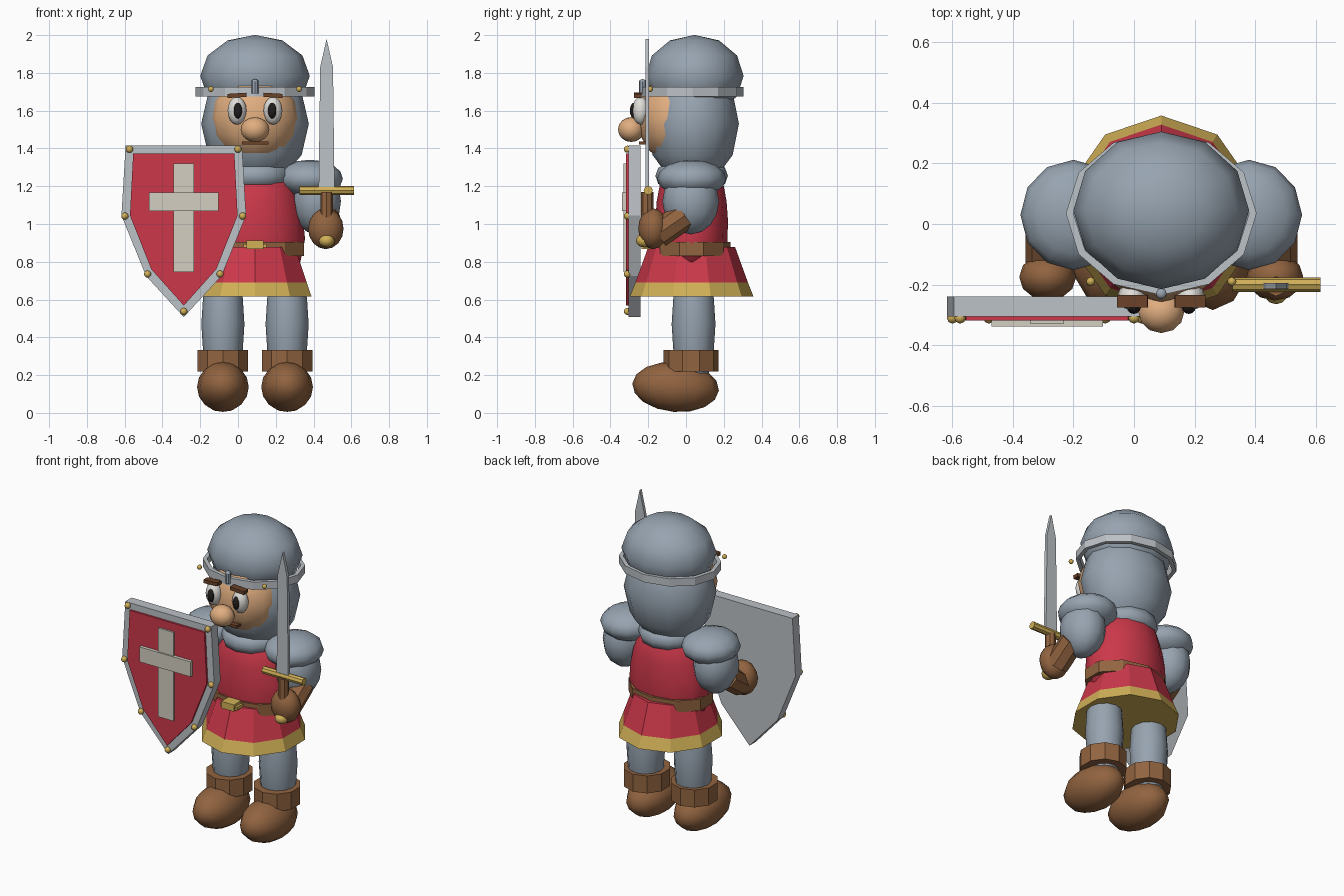
import bpy, bmesh, math
from mathutils import Matrix, Vector

if "Cube" in bpy.data.objects:
    bpy.data.objects.remove(bpy.data.objects["Cube"])

CX, CY = 0.09, 0.035   # body axis


def material(name, rgb):
    lin = [c / 12.92 if c <= 0.04045 else ((c + 0.055) / 1.055) ** 2.4 for c in rgb]
    m = bpy.data.materials.new(name)
    m.diffuse_color = (*lin, 1)
    m.use_nodes = True
    m.node_tree.nodes["Principled BSDF"].inputs["Base Color"].default_value = m.diffuse_color
    return m


GREY = material("mail grey", (0.59, 0.64, 0.69))
STEEL = material("light steel", (0.74, 0.76, 0.78))
RED = material("tunic red", (0.80, 0.22, 0.29))
BROWN = material("leather brown", (0.57, 0.39, 0.25))
GOLD = material("gold", (0.82, 0.69, 0.34))
SKIN = material("skin", (0.88, 0.68, 0.50))
WHITE = material("eye white", (0.88, 0.87, 0.85))
CREAM = material("cross cream", (0.83, 0.81, 0.76))
BLACK = material("pupil black", (0.13, 0.11, 0.11))
DARK = material("dark brown", (0.42, 0.26, 0.16))


def finish(name, bm, mat, smooth=False):
    bmesh.ops.recalc_face_normals(bm, faces=bm.faces)
    for f in bm.faces:
        f.smooth = smooth
    me = bpy.data.meshes.new(name)
    bm.to_mesh(me)
    bm.free()
    me.materials.append(mat)
    ob = bpy.data.objects.new(name, me)
    bpy.context.collection.objects.link(ob)
    return ob


def ball(name, c, r, mat, seg=12, rings=8, tilt=0):
    bm = bmesh.new()
    m = Matrix.Translation(c) @ Matrix.Rotation(tilt, 4, 'X') @ Matrix.Diagonal((*r, 1))
    bmesh.ops.create_uvsphere(bm, u_segments=seg, v_segments=rings, radius=1, matrix=m)
    return finish(name, bm, mat, True)


def box(name, lo, hi, mat, roll=0):
    lo, hi = Vector(lo), Vector(hi)
    bm = bmesh.new()
    m = Matrix.Translation((lo + hi) / 2) @ Matrix.Rotation(roll, 4, 'Y') @ Matrix.Diagonal((*(hi - lo), 1))
    bmesh.ops.create_cube(bm, size=1, matrix=m)
    return finish(name, bm, mat)


def rod(name, a, b, r, mat, seg=8):
    a, b = Vector(a), Vector(b)
    d = b - a
    bm = bmesh.new()
    m = Matrix.Translation((a + b) / 2) @ d.to_track_quat('Z', 'Y').to_matrix().to_4x4()
    bmesh.ops.create_cone(bm, cap_ends=True, segments=seg, radius1=r, radius2=r,
                          depth=d.length, matrix=m)
    return finish(name, bm, mat)


def loft(name, c, rings, mat, seg=10, smooth=False, loop=False):
    """Stack of elliptical rings (rx, ry, z); closed by caps or back onto itself."""
    bm = bmesh.new()
    rows = []
    for rx, ry, z in rings:
        rows.append([bm.verts.new((c[0] + rx * math.sin(t), c[1] + ry * math.cos(t), z))
                     for t in (2 * math.pi * i / seg for i in range(seg))])
    pairs = list(zip(rows, rows[1:])) + ([(rows[-1], rows[0])] if loop else [])
    for p, q in pairs:
        for i in range(seg):
            j = (i + 1) % seg
            bm.faces.new((p[i], p[j], q[j], q[i]))
    if not loop:
        bm.faces.new(rows[0])
        bm.faces.new(rows[-1])
    return finish(name, bm, mat, smooth)


def plate(name, pts, y0, y1, mat):
    """Front-facing outline in x, z given depth from y0 to y1."""
    bm = bmesh.new()
    f = bm.faces.new([bm.verts.new((x, y0, z)) for x, z in pts])
    ext = bmesh.ops.extrude_face_region(bm, geom=[f])
    for v in ext["geom"]:
        if isinstance(v, bmesh.types.BMVert):
            v.co.y = y1
    return finish(name, bm, mat)


# Head: hood, face, helmet dome and brow band
ball("hood", (CX, 0.035, 1.53), (0.285, 0.245, 0.33), GREY, rings=6)
ball("face", (CX, -0.06, 1.56), (0.237, 0.197, 0.237), SKIN)
ball("helmet_dome", (CX, 0.045, 1.784), (0.29, 0.26, 0.217), GREY, rings=6)
loft("helmet_band", (CX, 0.035),
     [(0.315, 0.27, 1.675), (0.315, 0.27, 1.725), (0.29, 0.245, 1.725), (0.29, 0.245, 1.675)],
     STEEL, 12, loop=True)
rod("helmet_front_post", (CX, -0.23, 1.69), (CX, -0.23, 1.755), 0.018, GREY)
ball("helmet_post_tip", (CX, -0.23, 1.755), (0.018, 0.018, 0.012), GREY, 8, 6)

# Face details
ball("nose", (CX, -0.29, 1.50), (0.076, 0.07, 0.066), SKIN)
box("mouth", (0.02, -0.248, 1.42), (0.162, -0.2, 1.437), DARK)
for s, side in ((-1, "left"), (1, "right")):
    x = CX + s * 0.095
    ball(side + "_eye", (x, -0.24, 1.60), (0.05, 0.045, 0.074), WHITE)
    ball(side + "_pupil", (x - s * 0.004, -0.275, 1.60), (0.023, 0.022, 0.042), BLACK)
    box(side + "_eyebrow", (x - 0.05, -0.275, 1.67), (x + 0.05, -0.235, 1.692), DARK, s * 0.06)
    ball(side + "_band_stud", (CX + s * 0.233, -0.19, 1.714), (0.015,) * 3, GOLD, 8, 6)

# Torso, collar and skirt
loft("collar", (CX, 0.03),
     [(0.14 + 0.052 * math.cos(a), 0.14 + 0.052 * math.cos(a), 1.255 + 0.06 * math.sin(a))
      for a in (math.pi * i / 4 for i in range(8))], GREY, 12, True, True)
loft("torso", (CX, 0.03),
     [(0.24, 0.18, 0.80), (0.265, 0.19, 0.92), (0.255, 0.192, 1.02), (0.235, 0.185, 1.12),
      (0.205, 0.168, 1.21), (0.15, 0.13, 1.27)], RED, 12, True)
skirt = loft("skirt", (CX, 0.03),
             [(0.315, 0.328, 0.615), (0.288, 0.298, 0.69), (0.222, 0.23, 0.878)], RED)
skirt.data.materials.append(GOLD)
for f in skirt.data.polygons:          # gold hem and underside
    if f.center.z < 0.68:
        f.material_index = 1
loft("belt", (CX, 0.03), [(0.272, 0.205, 0.83), (0.272, 0.205, 0.905)], BROWN)
box("buckle", (0.045, -0.235, 0.868), (0.135, -0.16, 0.912), GOLD)
box("buckle_bar", (0.03, -0.225, 0.875), (0.15, -0.16, 0.895), GOLD)

# Mirrored limbs
for s, side in ((-1, "left"), (1, "right")):
    lx = CX + s * 0.17
    ball(side + "_leg", (lx, 0.04, 0.47), (0.114, 0.116, 0.36), GREY)
    loft(side + "_boot_cuff", (lx, 0.027),
         [(0.14, 0.145, 0.22), (0.14, 0.145, 0.333)], BROWN)
    ball(side + "_boot", (lx, -0.055, 0.137), (0.137, 0.23, 0.132), BROWN, tilt=-0.08)
    ball(side + "_shoulder", (CX + s * 0.29, 0.03, 1.24), (0.175, 0.182, 0.1), GREY)
    ball(side + "_upper_arm", (CX + s * 0.325, 0.025, 1.12), (0.13, 0.15, 0.175), GREY)
    hx = CX + s * 0.375
    rod(side + "_gauntlet", (hx, -0.15, 0.945), (hx, -0.005, 1.045), 0.074, BROWN)
    ball(side + "_hand", (hx, -0.175, 0.975), (0.094, 0.078, 0.108), BROWN)

# Sword in the right hand
SX, SY = 0.469, -0.205
plate("sword_blade", [(SX - 0.042, 1.18), (SX + 0.042, 1.18), (SX + 0.034, 1.83),
                      (SX, 1.98), (SX - 0.034, 1.83)], SY - 0.01, SY + 0.01, STEEL)
rod("sword_guard", (0.325, SY + 0.005, 1.178), (0.615, SY + 0.005, 1.178), 0.024, GOLD)
rod("sword_grip", (SX, SY, 0.92), (SX, SY, 1.17), 0.033, BROWN)
ball("sword_pommel", (SX, SY - 0.015, 0.912), (0.042, 0.045, 0.036), GOLD)

# Shield on the left hand
HX = -0.287


def shield_outline(half):
    """Mirror the half outline; the last point is the bottom tip."""
    return [(HX + x, z) for x, z in half] + [(HX - x, z) for x, z in reversed(half[:-1])]


plate("shield_board", shield_outline([(0.308, 1.415), (0.33, 1.045), (0.2, 0.725), (0, 0.507)]),
      -0.305, -0.24, STEEL)
plate("shield_field", shield_outline([(0.268, 1.373), (0.285, 1.045), (0.172, 0.76), (0, 0.568)]),
      -0.318, -0.29, RED)
box("cross_upright", (HX - 0.055, -0.33, 0.745), (HX + 0.055, -0.31, 1.32), CREAM)
box("cross_arm", (HX - 0.184, -0.339, 1.07), (HX + 0.184, -0.31, 1.167), CREAM)
for i, (x, z) in enumerate(shield_outline([(0.287, 1.396), (0.312, 1.042), (0.192, 0.735), (0, 0.537)])):
    ball("shield_stud_%d" % (i + 1), (x, -0.31, z), (0.019,) * 3, GOLD, 8, 6)
